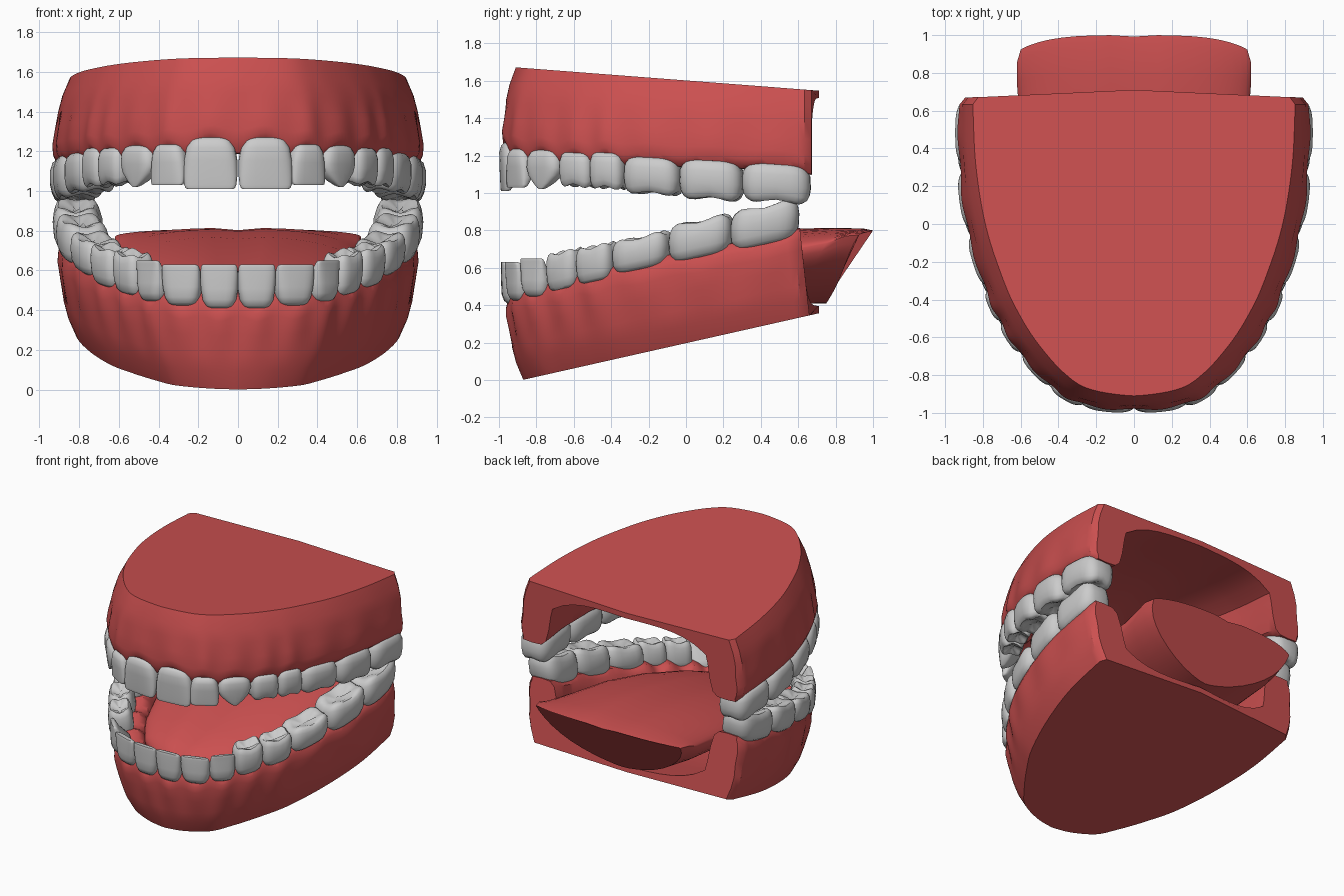
import bpy, bmesh, math
from mathutils import Vector

if "Cube" in bpy.data.objects:
    bpy.data.objects.remove(bpy.data.objects["Cube"])

red = bpy.data.materials.new("gum_red")
red.diffuse_color = (0.6, 0.08, 0.08, 1)
red.use_nodes = True
red.node_tree.nodes["Principled BSDF"].inputs["Base Color"].default_value = red.diffuse_color

# Each jaw: arch points at the tooth boundaries (front centre to back), gum line, tooth tips
UPPER = dict(
    arch=[(0, -.985), (.27, -.955), (.44, -.86), (.6, -.69), (.71, -.52), (.79, -.34), (.88, -.04), (.925, .3), (.93, .67)],
    gum=[1.2, 1.19, 1.17, 1.16, 1.16, 1.16, 1.15, 1.14, 1.11],
    amp=[.06, .04, .05, .04, .04, .02, .015, .015],
    tip=[1.01, 1.03, 1.02, 1.04, 1.03, 1.0, .97, .955],
    plane=(1.67, -.077, -.89), up=-1, tilt=0, lean=.0, slope=-.06)
LOWER = dict(
    arch=[(0, -.965), (.19, -.95), (.38, -.88), (.51, -.75), (.63, -.59), (.74, -.40), (.84, -.10), (.9, .24), (.9, .61)],
    gum=[.48, .48, .5, .53, .57, .61, .66, .72, .8],
    amp=[-.055, -.05, -.055, -.05, -.05, -.03, -.02, -.02],
    tip=[.63, .63, .65, .68, .71, .76, .85, .93],
    plane=(0, .225, -.875), up=1, tilt=.05, lean=.02, slope=.22)
DEPTH = [.13, .13, .15, .17, .18, .23, .25, .25]


def lerp(a, b, f):
    return a + (b - a) * f


def arch_at(jaw, t):
    """Point and inward normal on the arch (Catmull-Rom)."""
    a = [Vector(p) for p in jaw["arch"]]
    pts = [Vector((-a[1].x, a[1].y))] + a + [2 * a[-1] - a[-2]]
    i = min(int(t), 7)
    u = t - i
    p0, p1, p2, p3 = pts[i:i + 4]
    b, c, d = p2 - p0, 2 * p0 - 5 * p1 + 4 * p2 - p3, 3 * p1 - p0 - 3 * p2 + p3
    p = p1 + .5 * (b * u + c * u * u + d * u ** 3)
    tan = (b + 2 * c * u + 3 * d * u * u).normalized()
    return p, Vector((-tan.y, tan.x))


def bridge(bm, rings, closed):
    for a, b in zip(rings, rings[1:]):
        n = len(a)
        for k in range(n if closed else n - 1):
            bm.faces.new((a[k], a[(k + 1) % n], b[(k + 1) % n], b[k]))


def finish(name, bm, mat=None, mirror=False, angle=40):
    bmesh.ops.remove_doubles(bm, verts=bm.verts, dist=.0005)
    bmesh.ops.recalc_face_normals(bm, faces=bm.faces)
    me = bpy.data.meshes.new(name)
    bm.to_mesh(me)
    bm.free()
    ob = bpy.data.objects.new(name, me)
    bpy.context.collection.objects.link(ob)
    if mat:
        me.materials.append(mat)
    bpy.ops.object.select_all(action='DESELECT')
    ob.select_set(True)
    bpy.context.view_layer.objects.active = ob
    bpy.ops.object.shade_smooth_by_angle(angle=math.radians(angle))
    if mirror:
        ob.modifiers.new("mirror", 'MIRROR').merge_threshold = .002
    return ob


def make_gum(name, jaw):
    bm = bmesh.new()
    z0, k, yf = jaw["plane"]
    plate = lambda y: z0 + k * (y - yf)
    y_front, y_back = jaw["arch"][0][1], jaw["arch"][-1][1]
    steps, rings = 10, []
    for j in range(8 * steps + 1):
        t = j / steps
        i = min(int(t), 7)
        wave = math.sin(math.pi * (t - i)) ** 2
        p, n = arch_at(jaw, t)
        thick = lerp(.17, .25, min(1, t / 5))
        gum = lerp(jaw["gum"][i], jaw["gum"][i + 1], t - i)
        scallop = jaw["amp"][i] * wave
        bulge = .012 * (wave - .6)
        edge = .075 + .035 * math.sin(math.pi * t / 8)
        end = .03 if j == 8 * steps else 0
        row = []

        def add(s, f, sc=0.):
            q = p + n * s
            y = q.y + jaw["tilt"] * (1 - f) * (.4 + .6 * t / 8)
            pz = plate(y)
            row.append(Vector((max(q.x, 0), y, lerp(pz, gum, f) + scallop * sc)))

        # outer wall, ridge, inner wall
        for s, f, sc in ((edge, 0, 0), (edge * .55, .2, 0), (edge * .3, .38, 0)):
            add(s + end, f, sc)
        for s, f, sc in ((.012, .6, .2), (.0, .78, .5), (.004, .9, .85), (.016, .97, 1)):
            add(s - bulge + end, f, sc)
        for s, f, sc in ((.2, 1.02, 1), (.5, 1.03, .5), (.8, 1.02, .8), (.95, .95, .6), (1.05, .75, 0), (1.12, .5, 0), (1.18, .36, 0)):
            add(s * thick, f, sc)
        # thin palate or mouth floor running to the centre line
        along = (p.y - y_front) / (y_back - y_front)
        sy = lerp(-.62, .71, along)
        sz = plate(sy) + jaw["up"] * (.04 + .22 * (1 - along) ** 3)
        w = row[-1].copy()
        for m in range(1, 8):
            a = m / 7
            row.append(Vector((w.x * (1 - a), lerp(w.y, sy, a), lerp(w.z, sz, 1 - (1 - a) ** 4))))
        if j == 0:
            front_edge = row[0].y
        cy = lerp(front_edge, .71, along)
        row.insert(0, Vector((0, cy, plate(cy))))
        rings.append([bm.verts.new(v) for v in row])
    bridge(bm, rings, False)
    bm.faces.new(rings[-1])
    finish(name, bm, red, True, 35)


# Tooth profiles: (height, width, depth) fractions from gum to biting edge
INCISOR = [(0, .6, .6), (.06, .74, .85), (.2, .9, 1), (.45, .99, .88), (.75, 1, .6), (.92, .97, .4), (.98, .92, .3), (1, .84, .2)]
CANINE = [(0, .6, .6), (.06, .76, .85), (.2, .94, 1), (.45, 1, .95), (.65, .86, .75), (.85, .5, .48), (.96, .24, .25), (1, .1, .12)]
MOLAR = [(0, .75, .75), (.08, .88, .9), (.28, .98, 1), (.6, 1, 1), (.82, .97, .93), (.94, .9, .84), (1, .78, .72), (.96, .6, .52), (.84, .3, .16)]


def make_teeth(name, jaw):
    bm = bmesh.new()
    seg = 28
    for i in range(8):
        kind = INCISOR if i < 2 else CANINE if i == 2 and jaw is UPPER else MOLAR
        if i == 2 and jaw is LOWER:
            kind = [(h, w * (1 if h < .6 else .92), d * (1 if h < .6 else .7)) for h, w, d in INCISOR]
        p, n = arch_at(jaw, i + .5)
        tan = Vector((n.y, -n.x))
        width = (arch_at(jaw, i + 1)[0] - arch_at(jaw, i)[0]).length * 1.0
        depth = DEPTH[i]
        base = (jaw["gum"][i] + jaw["gum"][i + 1]) / 2 + jaw["amp"][i] - jaw["up"] * .015
        tip = jaw["tip"][i]
        rings = []
        for r, (h, ws, ds) in enumerate(kind):
            ring = []
            off = depth / 2 - .017 - depth / 2 * (1 - ds) * (.75 if i < 3 and h > .3 else 0) - jaw["lean"] * h
            for q in range(seg):
                th = 2 * math.pi * q / seg
                c, s = math.cos(th), math.sin(th)
                e = .62
                a = math.copysign(abs(c) ** e, c) * width / 2 * ws
                b = math.copysign(abs(s) ** e, s) * depth / 2 * ds
                v = p + tan * a + n * (off + b)
                z = lerp(base, tip, h)
                if kind is MOLAR and h > .8:   # cusps
                    z += jaw["up"] * .018 * (abs(math.sin(2 * th)) - .5)
                z += jaw["slope"] * (v.y - p.y) * (1 if i > 2 else 0)
                ring.append(bm.verts.new((v.x, v.y, z)))
            rings.append(ring)
        bridge(bm, rings, True)
        bm.faces.new(rings[0])
        bm.faces.new(rings[-1])
    ob = finish(name, bm, None, True, 50)
    ob.modifiers["mirror"].use_mirror_merge = False


def make_tongue():
    bm = bmesh.new()
    # y, half width, top, bottom, side edge height, slant of the section
    stations = [(-.74, .06, .47, .42, .45, 0), (-.71, .2, .51, .37, .45, 0), (-.62, .34, .56, .33, .46, 0), (-.45, .46, .62, .32, .49, 0),
                (-.15, .56, .7, .33, .55, .1), (.2, .6, .77, .35, .62, .3), (.55, .6, .81, .38, .68, .5),
                (.8, .62, .815, .4, .73, .6), (.95, .62, .81, .41, .77, .64), (1.0, .6, .8, .41, .775, .64)]
    rings = []
    for y, w, top, bot, side, sl in stations:
        ring = []
        for q in range(40):
            th = 2 * math.pi * q / 40
            c, s = math.cos(th), math.sin(th)
            if s >= 0:
                x = w * math.copysign(abs(c) ** .85, c)
                z = side + (top - side) * s - .012 * math.exp(-(x / .06) ** 2) * s
            else:
                x = w * math.copysign(abs(c) ** 1.3, c)
                z = side + (side - bot) * -abs(s) ** 1.1
            yy = y - (top - z) * sl - .07 * abs(x / .62) ** 4 * (1 if y > .9 else 0)
            ring.append(bm.verts.new((x, yy, z)))
        rings.append(ring)
    bridge(bm, rings, True)
    bm.faces.new(rings[0])
    bm.faces.new(rings[-1])
    finish("tongue", bm, red, False, 40)


make_gum("upper_gum", UPPER)
make_gum("lower_gum", LOWER)
make_teeth("upper_teeth", UPPER)
make_teeth("lower_teeth", LOWER)
make_tongue()
